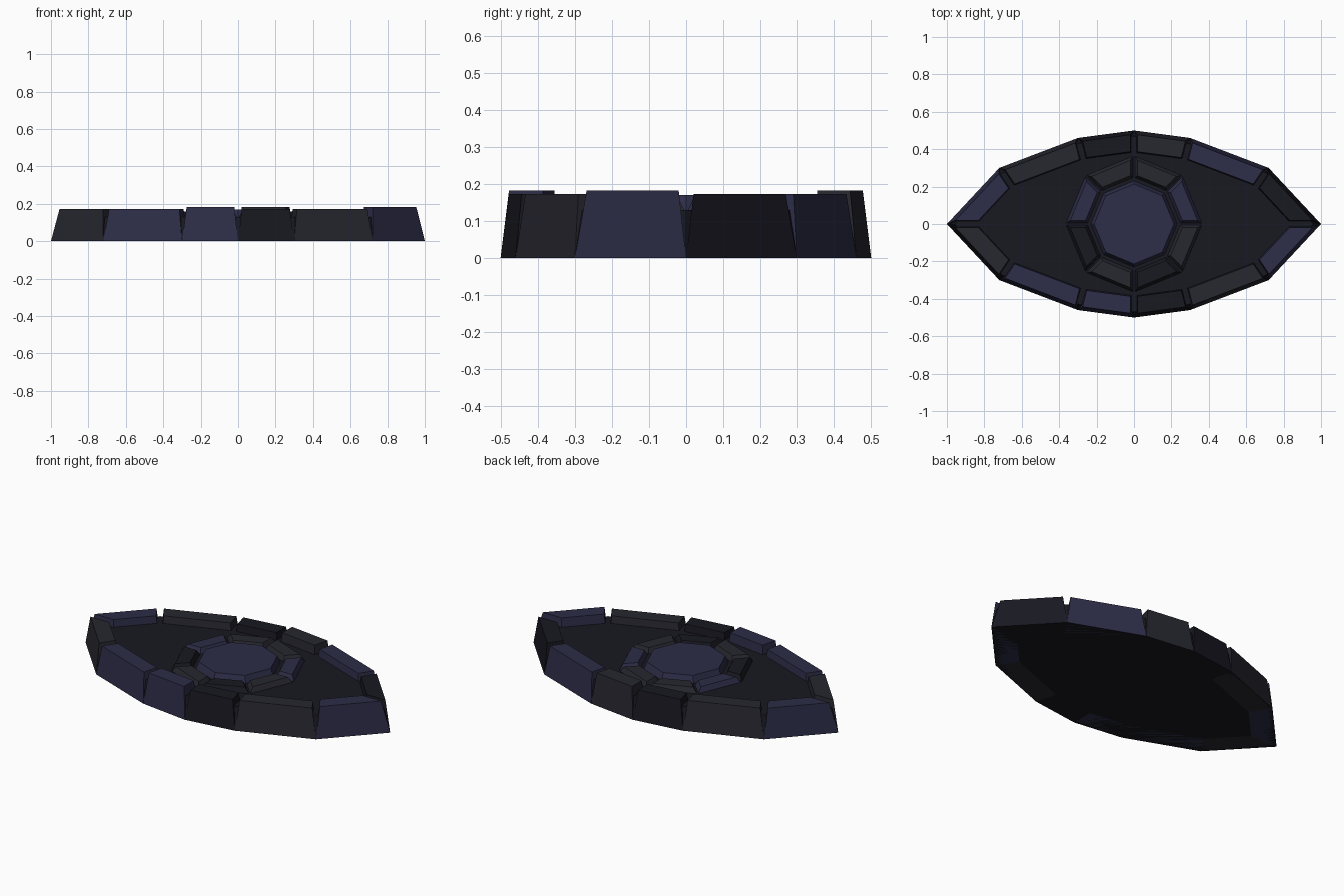
import bpy, math
from mathutils import Vector

if "Cube" in bpy.data.objects:
    bpy.data.objects.remove(bpy.data.objects["Cube"])


def material(name, rgb):
    m = bpy.data.materials.new(name)
    m.diffuse_color = (*rgb, 1)
    m.use_nodes = True
    m.node_tree.nodes["Principled BSDF"].inputs["Base Color"].default_value = m.diffuse_color
    return m


BLUE = material("blue_stone", (0.026, 0.026, 0.065))
GREY = material("grey_stone", (0.020, 0.020, 0.029))
DARK = material("dark_stone", (0.009, 0.009, 0.015))


def inset(poly, d):
    """Move every edge of a counter-clockwise polygon inwards by d."""
    out = []
    n = len(poly)
    for i in range(n):
        a, b, c = poly[i - 1], poly[i], poly[(i + 1) % n]
        e1, e2 = (b - a).normalized(), (c - b).normalized()
        n1, n2 = Vector((-e1.y, e1.x)), Vector((-e2.y, e2.x))
        out.append(b + (n1 + n2) * (d / (1 + n1.dot(n2))))
    return out


def tapered_block(name, poly, z0, z1, taper, mat):
    """Prism whose top is inset from its base."""
    n = len(poly)
    verts = [(p.x, p.y, z0) for p in poly]
    verts += [(p.x, p.y, z1) for p in inset(poly, taper)]
    faces = [tuple(range(n))[::-1], tuple(range(n, 2 * n))]
    faces += [(i, (i + 1) % n, n + (i + 1) % n, n + i) for i in range(n)]
    me = bpy.data.meshes.new(name)
    me.from_pydata(verts, [], faces)
    me.materials.append(mat)
    ob = bpy.data.objects.new(name, me)
    bpy.context.collection.objects.link(ob)
    return ob


def block_ring(name, outer, inner, z0, heights, mats):
    """One tapered block along each side between two outlines."""
    n = len(outer)
    for i in range(n):
        j = (i + 1) % n
        quad = [outer[i], outer[j], inner[j], inner[i]]
        tapered_block(f"{name}_{i + 1}", quad, z0, heights[i], 0.02, mats[i])


def octagon(r):
    return [Vector((r * math.cos(k * math.pi / 4), r * math.sin(k * math.pi / 4)))
            for k in range(8)]


# eye-shaped outline, mirrored from one quarter
quarter = [(1, 0), (0.72, 0.3), (0.3, 0.46), (0, 0.5)]
half = quarter + [(-x, y) for x, y in quarter[-2::-1]]
outline = [Vector(p) for p in half + [(-x, -y) for x, y in half[1:-1]]]

# floor plate
FLOOR = 0.13
tapered_block("floor_plate", outline, 0, FLOOR, 0.03, DARK)

# rim stones
rim_mats = [DARK, BLUE, GREY, DARK, GREY, BLUE, GREY, BLUE, BLUE, DARK, GREY, BLUE]
rim_z = [0.183 if i in (2, 8, 11) else 0.173 for i in range(12)]
block_ring("rim_stone", outline, inset(outline, 0.13), 0, rim_z, rim_mats)

# inner ring of stones
ring_mats = [BLUE, GREY, GREY, BLUE, DARK, GREY, DARK, GREY]
block_ring("inner_stone", octagon(0.37), octagon(0.245), FLOOR - 0.01, [0.16] * 8, ring_mats)

# centre stone
tapered_block("centre_stone", octagon(0.235), FLOOR - 0.01, 0.17, 0.02, BLUE)
